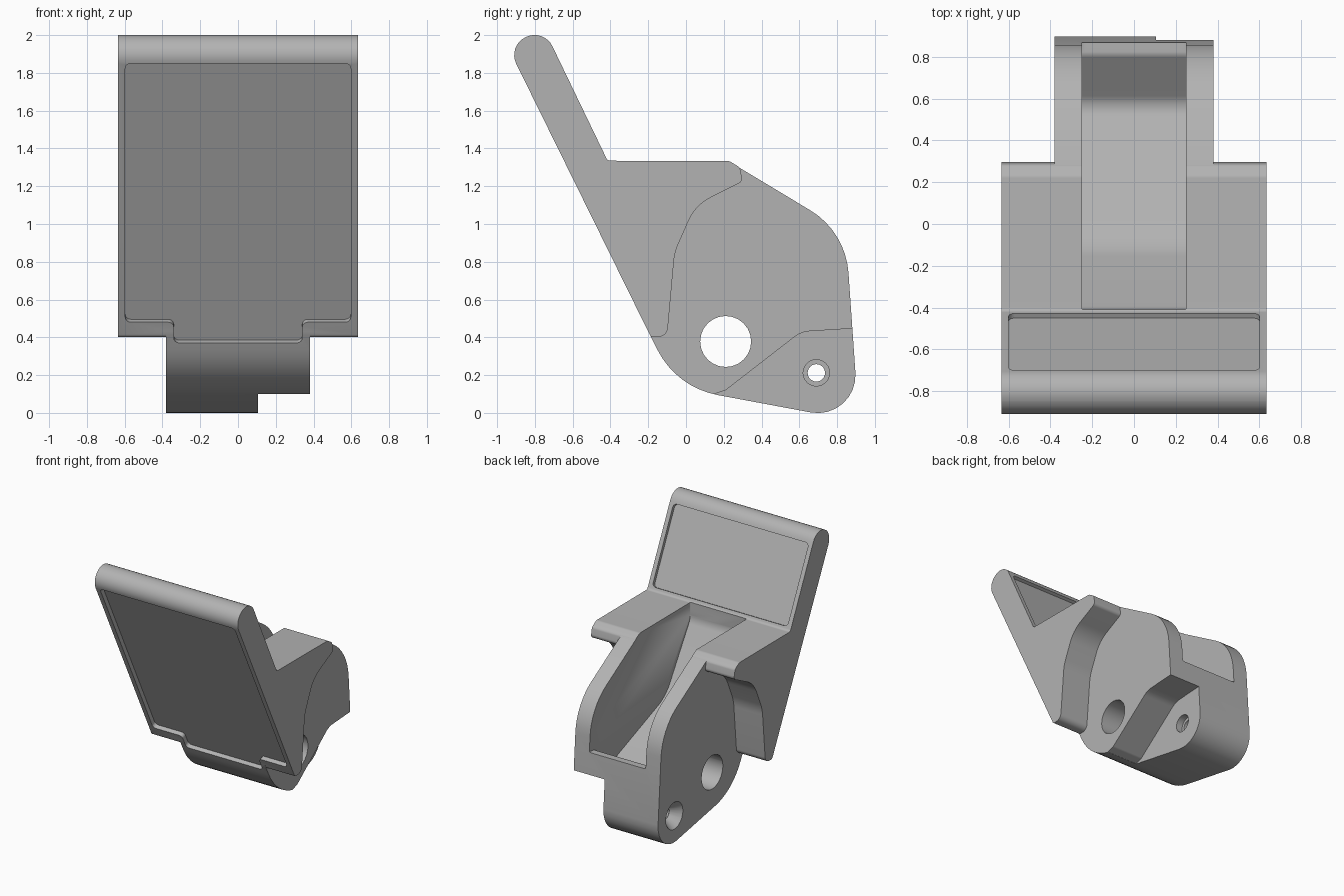
import bpy, bmesh, math
from mathutils import Vector, Matrix

cube = bpy.data.objects.get("Cube")
if cube:
    bpy.data.objects.remove(cube, do_unlink=True)

grey = bpy.data.materials.new("plain_grey")
grey.use_nodes = True
grey.diffuse_color = (0.45, 0.45, 0.45, 1)
grey.node_tree.nodes["Principled BSDF"].inputs["Base Color"].default_value = grey.diffuse_color


def rounded(corners, steps=8):
    """Turn (a, b, radius) corners into an outline with filleted corners."""
    out = []
    for i, (a, b, r) in enumerate(corners):
        p = Vector((a, b))
        d0 = (Vector(corners[i - 1][:2]) - p).normalized()
        d1 = (Vector(corners[(i + 1) % len(corners)][:2]) - p).normalized()
        if r == 0:
            out.append(p)
            continue
        half = d0.angle(d1) / 2
        reach = r / math.tan(half)
        centre = p + (d0 + d1).normalized() * (r / math.sin(half))
        start, end = p + d0 * reach - centre, p + d1 * reach - centre
        sweep = math.pi - 2 * half
        for k in range(steps + 1):
            t = k / steps
            out.append(centre + (start * math.sin((1 - t) * sweep)
                                 + end * math.sin(t * sweep)) / math.sin(sweep))
    return out


def frame(origin, u, v, w):
    m = Matrix((u, v, w)).transposed().to_4x4()
    m.translation = origin
    return m


SIDE = frame((0, 0, 0), (0, 1, 0), (0, 0, 1), (1, 0, 0))


def make(name, bm):
    bmesh.ops.recalc_face_normals(bm, faces=bm.faces)
    mesh = bpy.data.meshes.new(name)
    bm.to_mesh(mesh)
    bm.free()
    mesh.materials.append(grey)
    ob = bpy.data.objects.new(name, mesh)
    bpy.context.collection.objects.link(ob)
    return ob


def prism(name, corners, lo, hi, space=SIDE, edge_round=0):
    bm = bmesh.new()
    pts = rounded(corners)
    rings = [[bm.verts.new(space @ Vector((p.x, p.y, w))) for p in pts] for w in (lo, hi)]
    for ring in rings:
        bm.faces.new(ring)
    for i in range(len(pts)):
        bm.faces.new((rings[0][i - 1], rings[0][i], rings[1][i], rings[1][i - 1]))
    if edge_round:
        rim = [e for e in bm.edges if any(e.verts[0] in r and e.verts[1] in r for r in rings)]
        bmesh.ops.bevel(bm, geom=rim, offset=edge_round, segments=4, profile=0.5,
                        affect='EDGES', clamp_overlap=True)
    return make(name, bm)


def bore(name, y, z, x0, x1, r0, r1, sides=24):
    bm = bmesh.new()
    turn = Matrix.Translation(((x0 + x1) / 2, y, z)) @ Matrix.Rotation(math.pi / 2, 4, 'Y')
    bmesh.ops.create_cone(bm, cap_ends=True, segments=sides, radius1=r0, radius2=r1,
                          depth=x1 - x0, matrix=turn)
    return make(name, bm)


def combine(target, tool, operation):
    mod = target.modifiers.new(tool.name, 'BOOLEAN')
    mod.operation, mod.solver, mod.object = operation, 'EXACT', tool
    bpy.context.view_layer.objects.active = target
    bpy.ops.object.modifier_apply(modifier=mod.name)
    bpy.data.objects.remove(tool, do_unlink=True)


# Slanted plate with the two side wings
plate_top, plate_foot = (-0.945, 1.942), (-0.185, 0.40)
back_top, back_foot = (-0.753, 2.036), (-0.415, 1.335)
bracket = prism("hinge_bracket", [
    (*plate_top, 0.104), (*plate_foot, 0.025), (-0.1, 0.405, 0.05), (-0.06, 0.85, 0.3),
    (0.05, 1.1, 0.25), (0.3, 1.225, 0.03), (0.285, 1.3, 0.03), (0.23, 1.333, 0.04),
    (*back_foot, 0.025), (*back_top, 0.104)], -0.635, 0.635)

# Hinge body
combine(bracket, prism("hinge_body", [
    (-0.2, 0.43, 0), (-0.05, 0.135, 0.45), (0.915, -0.045, 0.2), (0.845, 0.96, 0.42),
    (0.28, 1.3, 0), (0.2, 1.3, 0), (-0.3, 1.25, 0), (-0.3, 0.7, 0)], -0.38, 0.38), 'UNION')

# Open channel between the walls
combine(bracket, prism("channel", [
    (-0.41, 1.6, 0), (-0.41, 1.2, 0.12), (-0.1, 0.7, 0.3), (0.57, 0.44, 0.1),
    (0.81, 0.62, 0.05), (1.1, 0.62, 0), (1.1, 1.6, 0)],
    -0.25, 0.25, edge_round=0.025), 'DIFFERENCE')

# Stepped lower corner on one side
combine(bracket, prism("step", [
    (0.15, 0.1, 0), (0.21, 0.12, 0.05), (0.61, 0.43, 0.15), (1.1, 0.46, 0),
    (1.1, -0.3, 0), (0.15, -0.3, 0)], 0.105, 0.8), 'DIFFERENCE')


# Recessed panels on both sides of the plate
def plate_space(top, foot, sign):
    top, foot = Vector((0, *top)), Vector((0, *foot))
    along = (top - foot).normalized()
    inward = Vector((0, along.z, -along.y)) * sign
    return frame(foot, (1, 0, 0), along, inward), along


space, along = plate_space(plate_top, plate_foot, 1)
rise = [(z - plate_foot[1]) / along.z for z in (0.37, 0.48, 1.85)]
half = [(0.34, rise[0], 0.03), (0.34, rise[1], 0.03), (0.597, rise[1], 0.03), (0.597, rise[2], 0.03)]
combine(bracket, prism("front_panel", half + [(-x, v, r) for x, v, r in reversed(half)],
                       -0.2, 0.035, space), 'DIFFERENCE')

space, along = plate_space(back_top, back_foot, -1)
low, high = [(y - back_foot[0]) / along.y for y in (-0.428, -0.7)]
combine(bracket, prism("back_panel", [
    (-0.6, low, 0.03), (0.6, low, 0.03), (0.6, high, 0.03), (-0.6, high, 0.03)],
    -0.2, 0.025, space), 'DIFFERENCE')

# Pivot hole, and the pin hole with its countersink and counterbore
for tool in (bore("pivot_hole", 0.21, 0.378, -1, 1, 0.135, 0.135),
             bore("pin_hole", 0.69, 0.212, -1, 1, 0.046, 0.046),
             bore("countersink", 0.69, 0.212, -0.39, -0.3, 0.115, 0.05),
             bore("counterbore", 0.69, 0.212, 0.05, 0.2, 0.07, 0.07)):
    combine(bracket, tool, 'DIFFERENCE')

bpy.ops.object.select_all(action='DESELECT')
bracket.select_set(True)
bpy.context.view_layer.objects.active = bracket
bpy.ops.object.shade_smooth_by_angle(angle=math.radians(30))
